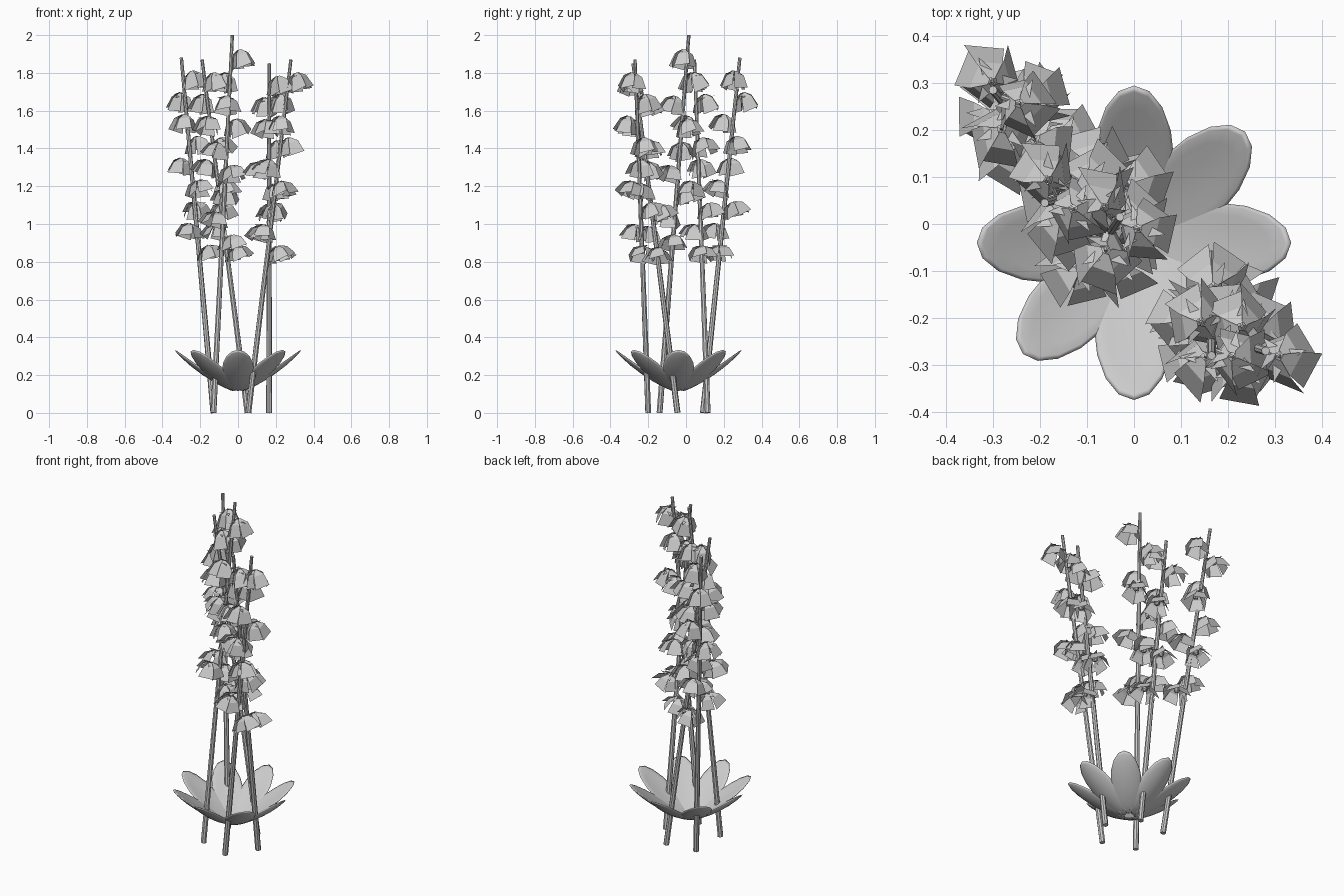
import bpy, bmesh, math, random
from mathutils import Vector, Matrix

if "Cube" in bpy.data.objects:
    bpy.data.objects.remove(bpy.data.objects["Cube"])

random.seed(4)


def make_object(name, bm):
    mesh = bpy.data.meshes.new(name)
    bm.to_mesh(mesh)
    bm.free()
    ob = bpy.data.objects.new(name, mesh)
    bpy.context.collection.objects.link(ob)
    return ob


def add_rod(bm, a, b, r1, r2, sides):
    d = b - a
    rot = d.to_track_quat('Z', 'Y').to_matrix().to_4x4()
    bmesh.ops.create_cone(bm, cap_ends=True, segments=sides, radius1=r1, radius2=r2,
                          depth=d.length, matrix=Matrix.Translation((a + b) / 2) @ rot)


# Bell flower: five flaring, square-ended, twisted petals around a small centre
PETAL = [(0.008, 0.050, 0.008), (0.036, 0.020, 0.029), (0.056, -0.048, 0.042)]


def add_bell(bm, matrix, openness):
    for k in range(5):
        spin = Matrix.Rotation(math.tau * k / 5 + random.uniform(-0.15, 0.15), 4, 'Z')
        twist = random.uniform(0.1, 0.35)
        rows = []
        for r, z, w in PETAL:
            r *= 1 + 0.2 * openness
            z *= 1 - 0.25 * openness
            rows.append([bm.verts.new(matrix @ spin @ Vector(p)) for p in
                         ((r - twist * w, -w, z), (r + twist * w, w, z + 0.3 * w))])
        for a, b in zip(rows, rows[1:]):
            bm.faces.new((a[0], a[1], b[1], b[0]))
    # Small pointed sepals
    for k in range(3):
        spin = Matrix.Rotation(math.tau * k / 3 + 0.4, 4, 'Z')
        bm.faces.new([bm.verts.new(matrix @ spin @ Vector(p)) for p in
                      ((0.02, -0.012, 0.035), (0.02, 0.012, 0.035), (0.058, 0, 0.03))])
    bmesh.ops.create_icosphere(bm, subdivisions=1, radius=0.018,
                               matrix=matrix @ Matrix.Translation((0, 0, 0.015)))


# Stems: base point and tip
STEMS = [((-0.13, 0.09, 0), (-0.30, 0.285, 1.88)),
         ((0.05, 0.115, 0), (-0.19, 0.045, 1.87)),
         ((-0.13, -0.14, 0), (-0.03, 0.015, 2.0)),
         ((0.165, -0.045, 0), (0.165, -0.28, 1.85)),
         ((0.055, -0.20, 0), (0.28, -0.27, 1.87))]
COUNT = 9

for n, (base, tip) in enumerate(STEMS, 1):
    base, tip = Vector(base), Vector(tip)
    stem = bmesh.new()
    add_rod(stem, base, tip, 0.016, 0.009, 8)
    bells = bmesh.new()
    # Blooms spiral up the stem, wider open near the bottom
    for i in range(COUNT):
        f = i / (COUNT - 1)
        p = base.lerp(tip, 0.455 + 0.485 * f)
        ang = math.radians(-137.5 * i)
        out = Vector((math.cos(ang), math.sin(ang), 0))
        c = p + out * 0.058 - Vector((0, 0, 0.007))
        m = (Matrix.Translation(c) @ Matrix.Rotation(ang, 4, 'Z')
             @ Matrix.Rotation(math.radians(-10 - random.uniform(0, 10)), 4, 'Y')
             @ Matrix.Rotation(random.uniform(0, math.tau), 4, 'Z'))
        add_bell(bells, m, 1 - f)
        add_rod(stem, p, m @ Vector((0, 0, 0.04)), 0.005, 0.004, 5)
    make_object(f"stem_{n}", stem)
    make_object(f"bell_flowers_{n}", bells)

# Basal rosette: eight flattened oval leaves tilted outwards
for k in range(8):
    bm = bmesh.new()
    bmesh.ops.create_uvsphere(bm, u_segments=16, v_segments=8, radius=1)
    for v in bm.verts:
        x, y, z = v.co
        v.co = Vector((0.19 * x, 0.085 * y, 0.011 * z + 0.014 * (x * x + y * y) - 0.012))
    m = (Matrix.Translation((0, -0.04, 0)) @ Matrix.Rotation(k * math.pi / 4, 4, 'Z')
         @ Matrix.Translation((0.18, 0, 0.223)) @ Matrix.Rotation(math.radians(-35), 4, 'Y'))
    bm.transform(m)
    leaf = make_object(f"leaf_{k + 1}", bm)
    for poly in leaf.data.polygons:
        poly.use_smooth = True
